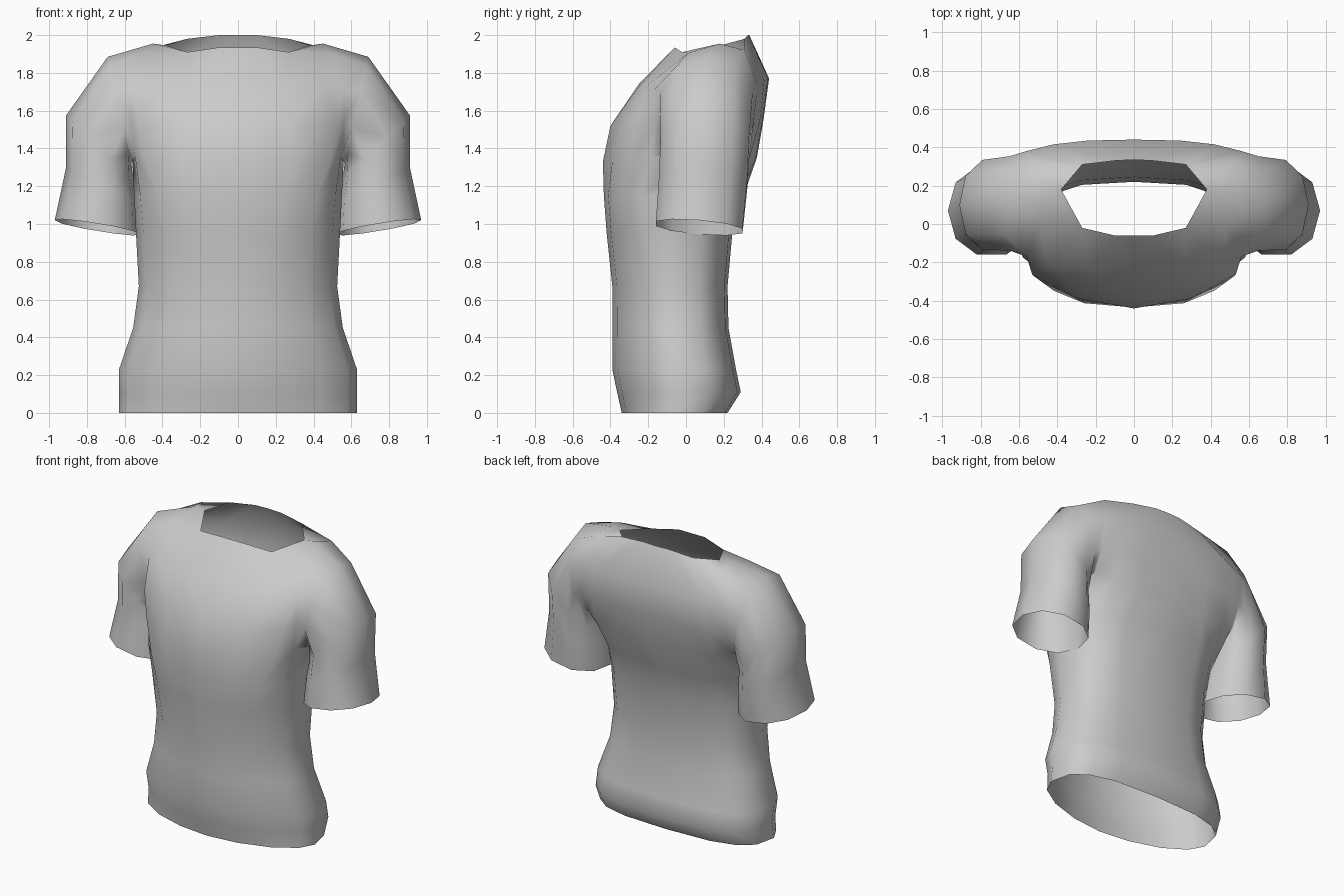
import bpy, bmesh
from math import sin, cos, pi, copysign

if "Cube" in bpy.data.objects:
    bpy.data.objects.remove(bpy.data.objects["Cube"])

bm = bmesh.new()


def verts(points):
    return [bm.verts.new(p) for p in points]


def bridge(a, b, closed=False):
    n = len(a)
    for i in range(n if closed else n - 1):
        j = (i + 1) % n
        bm.faces.new((a[i], a[j], b[j], b[i]))


def power(v, e):
    return copysign(abs(v) ** e, v)


# Lower body: half rings from front centre to back centre
# (z, half width, front y, back y, front roundness)
body = [(0, .63, -.34, .22, 1.1), (.11, .63, -.365, .29, 1.1), (.23, .63, -.39, .265, 1.1),
        (.45, .555, -.39, .225, 1.1), (.67, .525, -.39, .22, 1.05), (.95, .54, -.42, .245, .95),
        (1.15, .55, -.435, .305, .78)]
rings = []
for z, w, yf, yb, e in body:
    c, h = (yf + yb) / 2, (yb - yf) / 2
    ring = []
    for i in range(9):
        a = i * pi / 8
        k = e if i < 4 else .68
        x = 0 if i in (0, 8) else w * sin(a) ** k
        ring.append((x, c - h * power(cos(a), k), z))
    rings.append(verts(ring))

# Chest ring at armpit height
rings.append(verts([(0, -.44, 1.33), (.29, -.39, 1.33), (.49, -.295, 1.34),
                    (.545, -.18, 1.36), (.56, .08, 1.35), (.555, .29, 1.4),
                    (.45, .34, 1.36), (.26, .37, 1.35), (0, .375, 1.35)]))
for a, b in zip(rings, rings[1:]):
    bridge(a, b)
chest = rings[-1]

# Front and back panels, up to the neckline
front = [chest[:4]] + [verts(r) for r in (
    [(0, -.4, 1.52), (.28, -.36, 1.53), (.53, -.265, 1.53), (.56, -.165, 1.55)],
    [(0, -.25, 1.74), (.25, -.24, 1.74), (.45, -.21, 1.73), (.56, -.17, 1.71)],
    [(0, -.06, 1.935), (.1, -.06, 1.935), (.27, -.02, 1.91), (.49, .01, 1.905)])]
back = [chest[5:]] + [verts(r) for r in (
    [(.56, .36, 1.54), (.44, .39, 1.54), (.25, .405, 1.55), (0, .41, 1.55)],
    [(.56, .38, 1.73), (.42, .415, 1.76), (.24, .435, 1.77), (0, .44, 1.77)],
    [(.5, .31, 1.92), (.27, .31, 1.98), (.1, .33, 2), (0, .335, 2)])]
for panel in (front, back):
    for a, b in zip(panel, panel[1:]):
        bridge(a, b)

# Shoulder strip joining the panels
neck, shoulder = verts([(.38, .18, 1.945), (.45, .18, 1.955)])
bm.faces.new((front[3][2], front[3][3], shoulder, neck))
bm.faces.new((neck, shoulder, back[3][0], back[3][1]))

# Sleeve: loops from the armhole to the cuff
# (inner x, z, outer x, z, front y, back y, backward tilt)
loop = ([chest[4]] + [r[3] for r in front] + [shoulder]
        + [r[0] for r in reversed(back)])
sleeve = [(.565, 1.32, .69, 1.885, -.15, .365, 0), (.55, 1.23, .91, 1.575, -.145, .345, 0),
          (.53, 1.12, .91, 1.30, -.155, .335, 0), (.515, .945, .97, 1.02, -.17, .31, .02)]
for xi, zi, xo, zo, yf, yb, tilt in sleeve:
    ring = []
    for i in range(10):
        t = 2 * pi * i / 10
        k = (1 - power(cos(t), .92)) / 2
        s = power(sin(t), .92)
        ring.append((xi + (xo - xi) * k, (yf + yb) / 2 - (yb - yf) / 2 * s,
                     zi + (zo - zi) * k + tilt * s))
    ring = verts(ring)
    bridge(loop, ring, True)
    loop = ring

# Mirror to the other side and finish
half = bm.verts[:] + bm.edges[:] + bm.faces[:]
bmesh.ops.mirror(bm, geom=half, axis='X', merge_dist=.0005)
bmesh.ops.remove_doubles(bm, verts=bm.verts[:], dist=.0005)
bmesh.ops.recalc_face_normals(bm, faces=bm.faces[:])
for f in bm.faces:
    f.smooth = True
mesh = bpy.data.meshes.new("short_sleeved_shirt")
bm.to_mesh(mesh)
bm.free()
shirt = bpy.data.objects.new("short_sleeved_shirt", mesh)
bpy.context.collection.objects.link(shirt)
